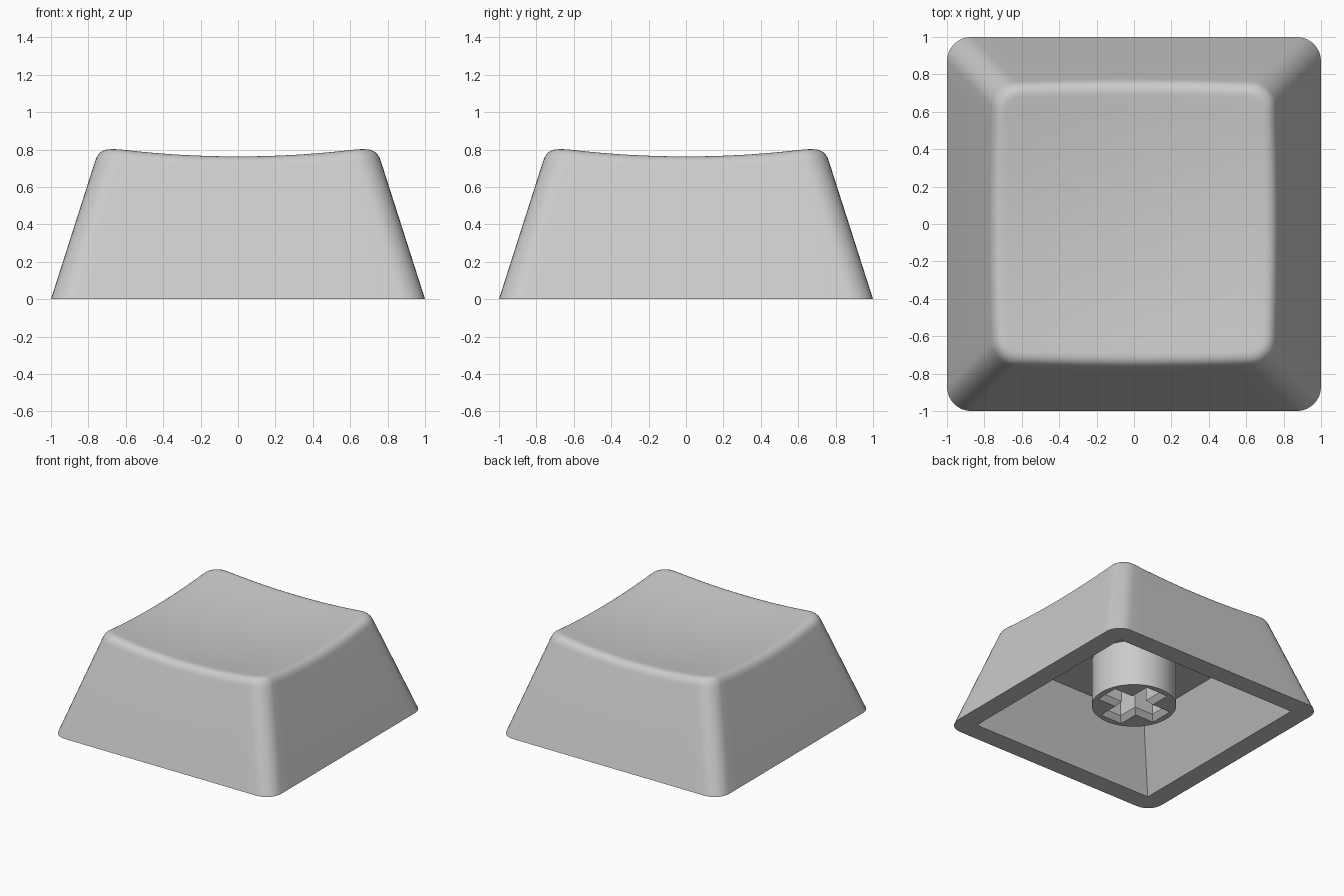
import bpy, bmesh, math
from mathutils import Vector

if "Cube" in bpy.data.objects:
    bpy.data.objects.remove(bpy.data.objects["Cube"])

TAPER, CORNER, FILLET = 0.32, 0.13, 0.065
CEILING = 0.49

grey = bpy.data.materials.new("keycap grey")
grey.diffuse_color = (0.6, 0.6, 0.6, 1)
grey.use_nodes = True
grey.node_tree.nodes["Principled BSDF"].inputs["Base Color"].default_value = grey.diffuse_color


def dish(x, y):
    return 0.715 + 0.099 * (x * x + y * y)


def perimeter(straight=16, arc=8):
    """Samples of a rounded square: core position (-1..1) and outward normal."""
    out = []
    for q in range(4):
        turn = q * math.pi / 2
        c, s = round(math.cos(turn)), round(math.sin(turn))
        side = [(1, -1 + 2 * i / straight, 0) for i in range(straight)]
        side += [(1, 1, i / arc * math.pi / 2) for i in range(arc)]
        for u, v, a in side:
            nx, ny = math.cos(a), math.sin(a)
            out.append((Vector((c * u - s * v, s * u + c * v)),
                        Vector((c * nx - s * ny, s * nx + c * ny))))
    return out


def wall(core, n, z):
    p = core * (1 - TAPER * z - CORNER) + n * CORNER
    return Vector((p.x, p.y, z))


def add_loop(bm, points):
    return [bm.verts.new(p) for p in points]


def bridge(bm, a, b):
    for i in range(len(a)):
        j = (i + 1) % len(a)
        bm.faces.new((a[i], a[j], b[j], b[i]))


def fill_between(bm, a, b):
    edges = []
    for loop in (a, b):
        for i in range(len(loop)):
            pair = (loop[i], loop[(i + 1) % len(loop)])
            edges.append(bm.edges.get(pair) or bm.edges.new(pair))
    bmesh.ops.triangle_fill(bm, edges=edges, use_beauty=True)


def finish(bm, name):
    bmesh.ops.recalc_face_normals(bm, faces=bm.faces[:])
    mesh = bpy.data.meshes.new(name)
    bm.to_mesh(mesh)
    bm.free()
    mesh.materials.append(grey)
    ob = bpy.data.objects.new(name, mesh)
    bpy.context.collection.objects.link(ob)
    bpy.context.view_layer.objects.active = ob
    ob.select_set(True)
    bpy.ops.object.shade_smooth_by_angle(angle=math.radians(35))
    ob.select_set(False)


# Keycap shell: tapered walls, filleted lip, spherical dish
bm = bmesh.new()
samples = perimeter()
STEPS = 8
rings = [[] for _ in range(STEPS + 2)]
for core, n in samples:
    z = 0.75
    for _ in range(20):                      # where wall meets dish
        e = wall(core, n, z)
        z = dish(e.x, e.y)
    e = wall(core, n, z)
    low = wall(core, n, z - FILLET)
    q = Vector((e.x - n.x * FILLET, e.y - n.y * FILLET))
    inner = Vector((q.x, q.y, dish(q.x, q.y)))
    rings[0].append(wall(core, n, 0))
    for k in range(STEPS + 1):
        t = k / STEPS
        rings[k + 1].append(low * (1 - t) ** 2 + e * 2 * t * (1 - t) + inner * t * t)
for k in range(1, 12):                       # dish rings toward the centre
    f = 1 - k / 12
    rings.append([Vector((p.x * f, p.y * f, dish(p.x * f, p.y * f)))
                  for p in rings[STEPS + 1]])
loops = [add_loop(bm, r) for r in rings]
for a, b in zip(loops, loops[1:]):
    bridge(bm, a, b)
centre = bm.verts.new((0, 0, dish(0, 0)))
last = loops[-1]
for i in range(len(last)):
    bm.faces.new((last[i], last[(i + 1) % len(last)], centre))

# Underside cavity with sharp corners
square = [(1, 1), (-1, 1), (-1, -1), (1, -1)]
opening = add_loop(bm, [(x * 0.84, y * 0.84, 0) for x, y in square])
ceiling = add_loop(bm, [(x * 0.60, y * 0.60, CEILING) for x, y in square])
bridge(bm, opening, ceiling)
bm.faces.new(ceiling)
fill_between(bm, loops[0], opening)
finish(bm, "keycap_shell")


def cross(length, width, z):
    out = []
    for c, s in [(1, 0), (0, 1), (-1, 0), (0, -1)]:
        out += [(c * u - s * v, s * u + c * v, z)
                for u, v in ((length, -width), (length, width), (width, width))]
    return out


# Stem: round post with a cross-shaped socket and chamfered mouth
bm = bmesh.new()
SEG, R = 48, 0.318
circle = [(R * math.cos(2 * math.pi * i / SEG), R * math.sin(2 * math.pi * i / SEG))
          for i in range(SEG)]
post_low = add_loop(bm, [(x, y, 0.11) for x, y in circle])
post_high = add_loop(bm, [(x, y, CEILING + 0.005) for x, y in circle])
mouth = add_loop(bm, cross(0.27, 0.10, 0.11))
slot_low = add_loop(bm, cross(0.235, 0.065, 0.15))
slot_high = add_loop(bm, cross(0.235, 0.065, CEILING - 0.005))
bridge(bm, post_low, post_high)
bridge(bm, mouth, slot_low)
bridge(bm, slot_low, slot_high)
bm.faces.new(post_high)
bm.faces.new(slot_high)
fill_between(bm, post_low, mouth)
finish(bm, "stem")
